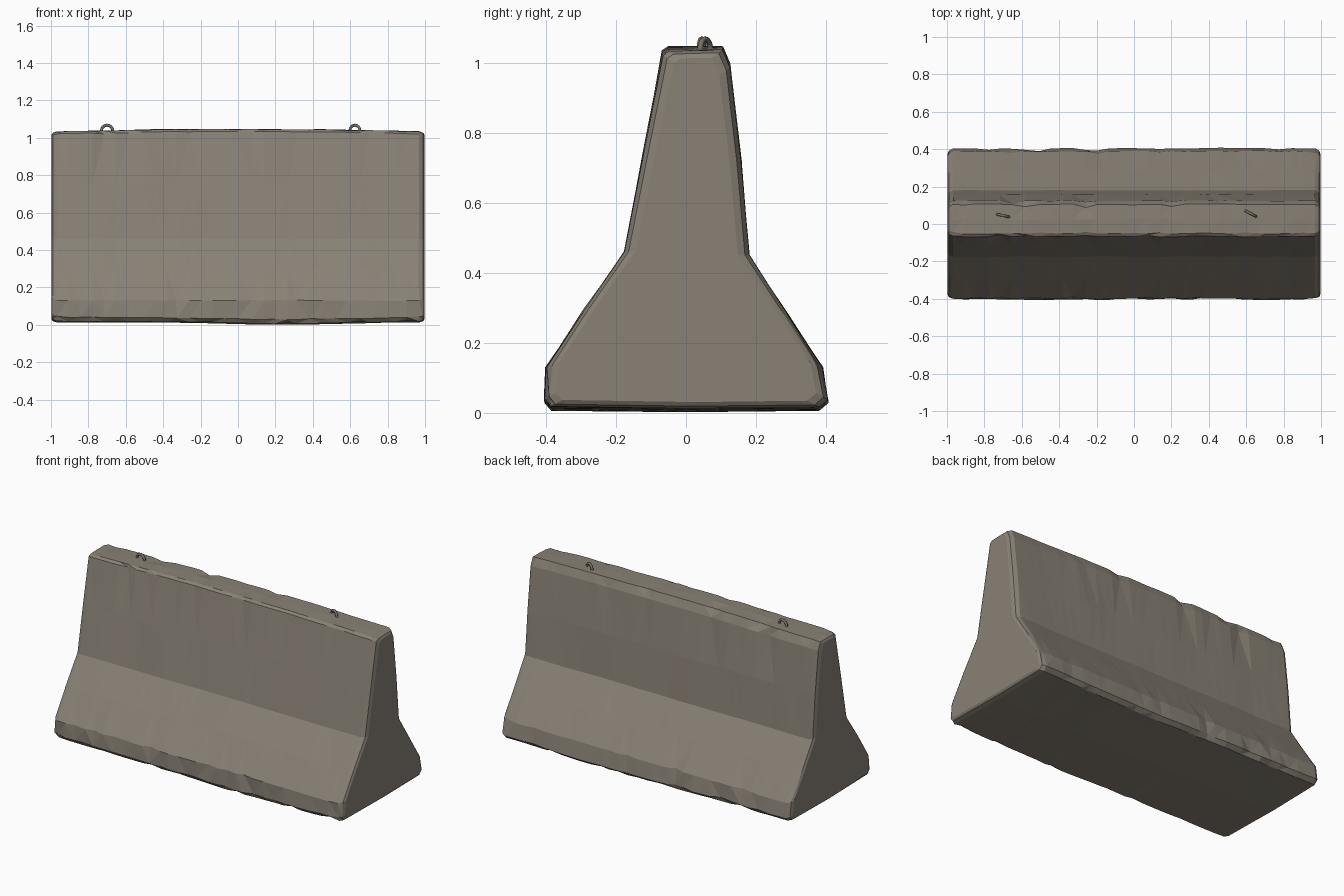
import bpy, bmesh, math, random
from mathutils import Vector, noise

if "Cube" in bpy.data.objects:
    bpy.data.objects.remove(bpy.data.objects["Cube"])

random.seed(4)


def material(name, rgb):
    m = bpy.data.materials.new(name)
    m.diffuse_color = (*rgb, 1)
    m.use_nodes = True
    m.node_tree.nodes["Principled BSDF"].inputs["Base Color"].default_value = m.diffuse_color
    return m


concrete = material("concrete", (0.25, 0.22, 0.18))
steel = material("weathered_steel", (0.18, 0.16, 0.14))

# Cross-section (y, z): up the front, over the top, down the back, underneath
PROFILE = [(-0.385, 0.018), (-0.405, 0.04), (-0.40, 0.13), (-0.29, 0.295),
           (-0.175, 0.46), (-0.12, 0.75), (-0.068, 1.022), (-0.052, 1.034),
           (0.025, 1.035), (0.105, 1.034), (0.125, 0.985), (0.157, 0.72),
           (0.18, 0.45), (0.285, 0.29), (0.39, 0.13), (0.405, 0.04),
           (0.38, 0.018), (0.0, 0.014)]
FRONT_CREASE, BACK_CREASE = 4, 12
CHIPPED = {0, 1, 2, 6, 7, 9, 10, 14, 15, 16}

# Section positions with a worn, rounded edge at each end: (x, inset)
N = 30
stations = [(-0.998, 0.032), (-0.99, 0.012)]
for k in range(N + 1):
    jitter = random.uniform(-0.012, 0.012) if 0 < k < N else 0
    stations.append((-0.967 + 1.934 * k / N + jitter, 0.0))
stations += [(0.99, 0.012), (0.998, 0.032)]


def weathered(x, i, inset):
    y, z = PROFILE[i]
    # Pull the end rings inward
    y -= math.copysign(min(inset, abs(y - 0.025)), y - 0.025)
    z = 0.5 + (z - 0.5) * (1 - 1.2 * inset)
    # Slight crown on the top and sag on the underside
    if z > 0.9:
        z += 0.013 * math.cos(x * math.pi / 2)
    if z < 0.1:
        z -= 0.012 * math.exp(-((x - 0.25) / 0.45) ** 2)
    # Uneven faces and chipped edges
    n = noise.noise_vector(Vector((x * 5, y * 7, z * 7)))
    y += 0.004 * n.y
    z += 0.003 * n.z
    if i in CHIPPED:
        chip = max(0, noise.noise(Vector((x * 13, i * 3.7, 2.1))) - 0.1) * 0.03
        y -= math.copysign(chip, y - 0.025)
        z += chip * (0.5 if z < 0.5 else -0.4)
    return (x + (0.004 * n.x if inset == 0 else 0), y, max(0.002, z))


# Barrier body
bm = bmesh.new()
count = len(PROFILE)
rings = [[bm.verts.new(weathered(x, i, inset)) for i in range(count)]
         for x, inset in stations]
for a, b in zip(rings, rings[1:]):
    for i in range(count):
        j = (i + 1) % count
        bm.faces.new((a[i], a[j], b[j], b[i]))
for ring in (rings[0], rings[-1]):
    bm.faces.new(ring[FRONT_CREASE:BACK_CREASE + 1])
    bm.faces.new(ring[BACK_CREASE:] + ring[:FRONT_CREASE + 1])
bmesh.ops.recalc_face_normals(bm, faces=bm.faces)
bmesh.ops.triangulate(bm, faces=bm.faces)
mesh = bpy.data.meshes.new("barrier_body")
bm.to_mesh(mesh)
bm.free()
mesh.materials.append(concrete)
bpy.context.collection.objects.link(bpy.data.objects.new("barrier_body", mesh))


# Lifting loops: bent bars set into the top
def lifting_loop(name, x, y, angle):
    pts = [(-0.031, -0.04)]
    pts += [(-0.031 * math.cos(math.pi * k / 8), 0.031 * math.sin(math.pi * k / 8))
            for k in range(9)]
    pts += [(0.031, -0.04)]
    curve = bpy.data.curves.new(name, 'CURVE')
    curve.dimensions = '3D'
    curve.bevel_depth = 0.008
    curve.bevel_resolution = 1
    spline = curve.splines.new('POLY')
    spline.points.add(len(pts) - 1)
    for p, (u, w) in zip(spline.points, pts):
        p.co = (u, 0, w, 1)
    curve.materials.append(steel)
    ob = bpy.data.objects.new(name, curve)
    ob.location = (x, y, 1.037)
    ob.rotation_euler.z = math.radians(angle)
    bpy.context.collection.objects.link(ob)


lifting_loop("lifting_loop_left", -0.70, 0.045, -12)
lifting_loop("lifting_loop_right", 0.625, 0.055, -28)
